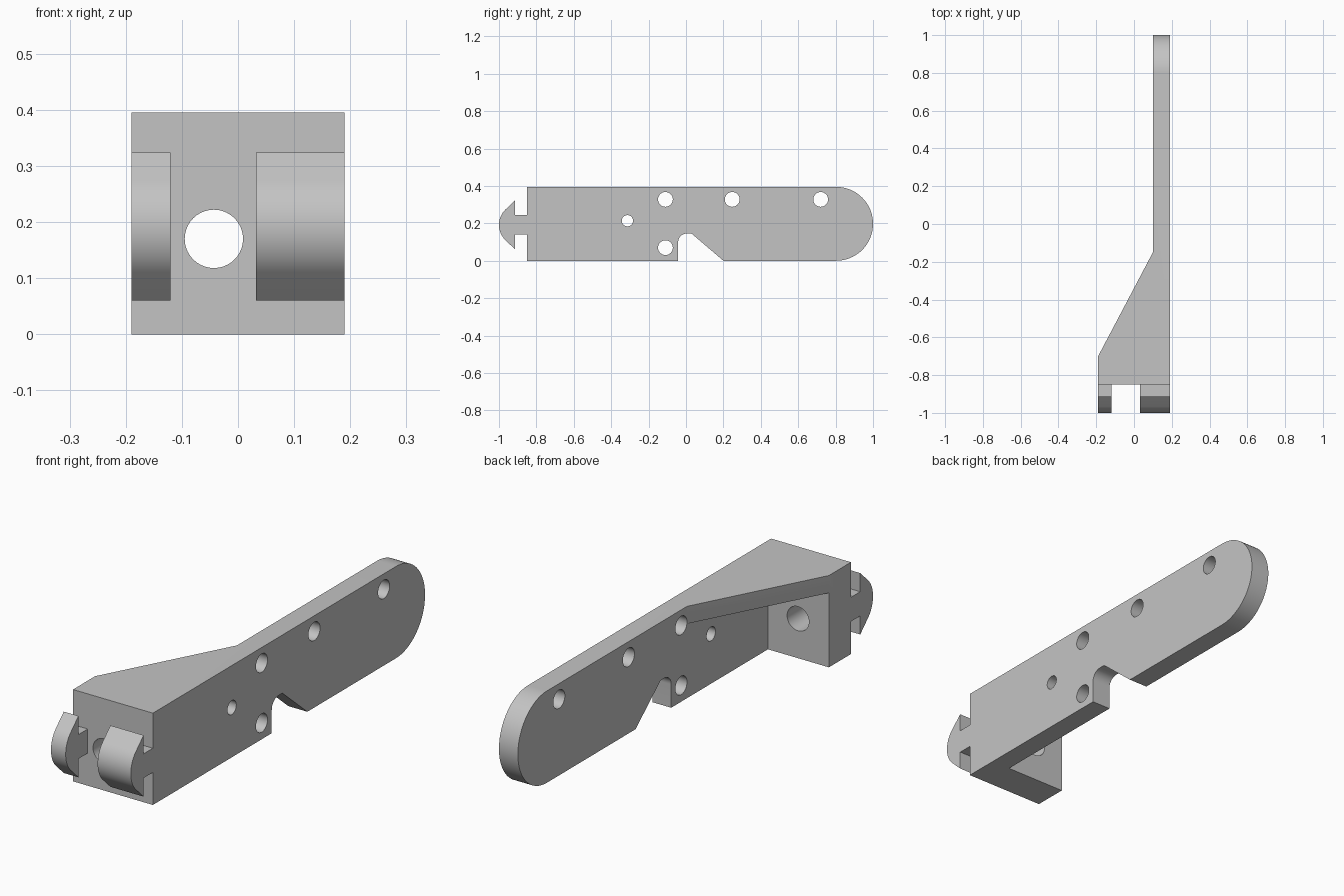
import bpy, bmesh
from math import sin, cos, radians

cube = bpy.data.objects.get("Cube")
if cube:
    bpy.data.objects.remove(cube, do_unlink=True)

grey = bpy.data.materials.new("light_grey")
grey.use_nodes = True
grey.diffuse_color = (0.55, 0.55, 0.55, 1)
grey.node_tree.nodes["Principled BSDF"].inputs["Base Color"].default_value = grey.diffuse_color

HEIGHT = 0.395
LEFT, RIGHT = 0.19, -0.19
PLATE_IN = 0.10
FRONT = -0.85
WALL_BACK = -0.70


def arc(cx, cy, r, start, end, steps):
    """Points along an arc, angles in degrees."""
    angles = [radians(start + (end - start) * i / steps) for i in range(steps + 1)]
    return [(cx + r * cos(a), cy + r * sin(a)) for a in angles]


def circle(cx, cy, r):
    return arc(cx, cy, r, 0, 360, 40)[:-1]


def prism(name, profile, axis, low, high):
    """Extrude a closed profile along an axis; the profile uses the other two axes in order."""
    place = {"x": lambda a, b, h: (h, a, b),
             "y": lambda a, b, h: (a, h, b),
             "z": lambda a, b, h: (a, b, h)}[axis]
    bm = bmesh.new()
    face = bm.faces.new([bm.verts.new(place(a, b, low)) for a, b in profile])
    top = bmesh.ops.extrude_face_region(bm, geom=[face])["geom"]
    bmesh.ops.translate(bm, vec=place(0, 0, high - low),
                        verts=[v for v in top if isinstance(v, bmesh.types.BMVert)])
    bmesh.ops.recalc_face_normals(bm, faces=bm.faces)
    mesh = bpy.data.meshes.new(name)
    bm.to_mesh(mesh)
    bm.free()
    mesh.materials.append(grey)
    obj = bpy.data.objects.new(name, mesh)
    bpy.context.collection.objects.link(obj)
    return obj


def activate(obj):
    bpy.ops.object.select_all(action="DESELECT")
    obj.select_set(True)
    bpy.context.view_layer.objects.active = obj


def combine(obj, tool, operation):
    """Apply a boolean and discard the tool."""
    tool.hide_render = True
    mod = obj.modifiers.new(operation.title(), "BOOLEAN")
    mod.operation, mod.solver, mod.object = operation, "EXACT", tool
    activate(obj)
    bpy.ops.object.modifier_apply(modifier=mod.name)
    bpy.data.objects.remove(tool, do_unlink=True)


# Bracket: plan outline trimmed to the side outline
plan = [(RIGHT, FRONT), (LEFT, FRONT), (LEFT, 1.1), (PLATE_IN, 1.1),
        (PLATE_IN, -0.15), (RIGHT, WALL_BACK)]
bracket = prism("bracket_body", plan, "z", -0.1, 0.5)

r = HEIGHT / 2
side = [(-0.95, 0), (-0.042, 0)]
side += arc(0.003, 0.10, 0.045, 180, 90, 12)          # rounded notch
side += [(0.03, 0.145), (0.20, 0)]
side += arc(1 - r, r, r, -90, 90, 40)                 # rounded far end
side += [(-0.95, HEIGHT)]
combine(bracket, prism("side_outline", side, "x", -0.3, 0.3), "INTERSECT")

# Hollow under the sloping web
pocket = [(-0.3, WALL_BACK), (PLATE_IN, WALL_BACK), (PLATE_IN, 0), (-0.3, 0)]
combine(bracket, prism("pocket", pocket, "z", -0.2, 0.32), "DIFFERENCE")

# Holes through the plate and the front wall
for y, z, radius in [(-0.313, 0.214, 0.03), (-0.11, 0.328, 0.0395), (-0.11, 0.07, 0.0395),
                     (0.247, 0.328, 0.0395), (0.72, 0.328, 0.0395)]:
    combine(bracket, prism("plate_hole", circle(y, z, radius), "x", 0.05, 0.3), "DIFFERENCE")
combine(bracket, prism("wall_hole", circle(-0.043, 0.17, 0.052), "y", -0.95, -0.6), "DIFFERENCE")

# Two hooks with a narrow neck and an arrow-shaped rounded head
MID = 0.192
upper = [(FRONT, MID + 0.052), (-0.913, MID + 0.052), (-0.913, MID + 0.132)]
nose = arc(-0.886, MID, 0.114, 134, 226, 20)
lower = [(y, 2 * MID - z) for y, z in reversed(upper)]
hooks = [prism(name, upper + nose + lower, "x", a, b)
         for name, a, b in [("right_hook", RIGHT, -0.12), ("left_hook", 0.032, LEFT)]]

for obj in [bracket] + hooks:
    activate(obj)
    bpy.ops.object.shade_smooth_by_angle(angle=radians(30))
